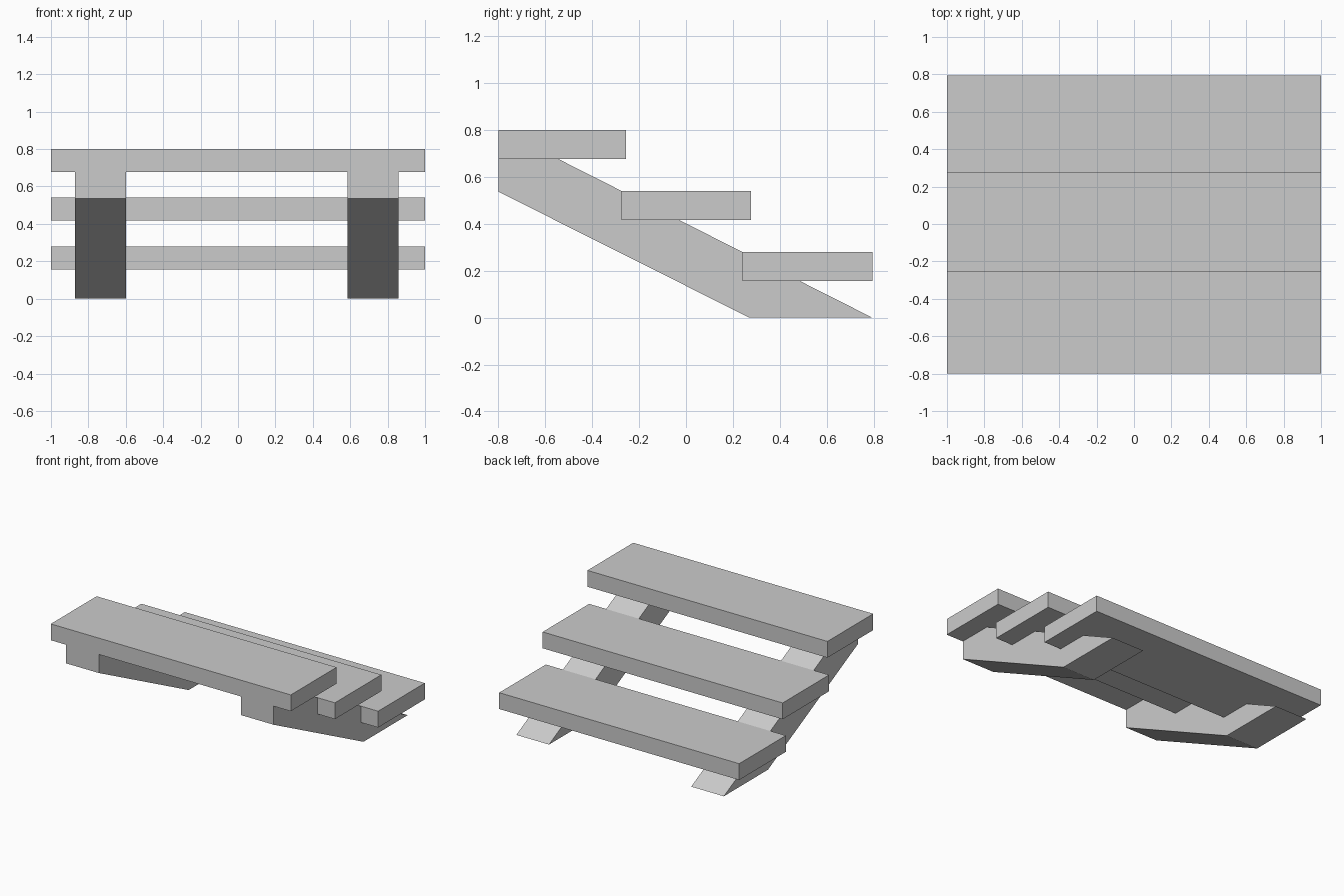
import bpy
import bmesh

if "Cube" in bpy.data.objects:
    bpy.data.objects.remove(bpy.data.objects["Cube"], do_unlink=True)

grey = bpy.data.materials.new("plain_grey")
grey.use_nodes = True
colour = (0.6, 0.6, 0.6, 1)
grey.diffuse_color = colour
grey.node_tree.nodes["Principled BSDF"].inputs["Base Color"].default_value = colour


def extrude_profile(name, profile, x0, x1):
    """Extrude a (y, z) side profile from x0 to x1."""
    bm = bmesh.new()
    face = bm.faces.new([bm.verts.new((x0, y, z)) for y, z in profile])
    result = bmesh.ops.extrude_face_region(bm, geom=[face])
    moved = [v for v in result["geom"] if isinstance(v, bmesh.types.BMVert)]
    bmesh.ops.translate(bm, verts=moved, vec=(x1 - x0, 0, 0))
    bmesh.ops.recalc_face_normals(bm, faces=bm.faces)
    mesh = bpy.data.meshes.new(name)
    bm.to_mesh(mesh)
    bm.free()
    mesh.materials.append(grey)
    obj = bpy.data.objects.new(name, mesh)
    bpy.context.collection.objects.link(obj)
    return obj


# Three flat treads, climbing towards the front
treads = {
    "bottom_tread": (0.24, 0.795, 0.157, 0.28),
    "middle_tread": (-0.275, 0.278, 0.417, 0.54),
    "top_tread": (-0.8, -0.255, 0.677, 0.8),
}
for name, (y0, y1, z0, z1) in treads.items():
    extrude_profile(name, [(y0, z0), (y1, z0), (y1, z1), (y0, z1)], -1, 1)

# Two sloping stringers under the treads
slope = [(-0.8, 0.537), (0.27, 0), (0.795, 0), (-0.545, 0.677), (-0.8, 0.677)]
for name, x0, x1 in (("left_stringer", 0.585, 0.857), ("right_stringer", -0.872, -0.6)):
    extrude_profile(name, slope, x0, x1)
